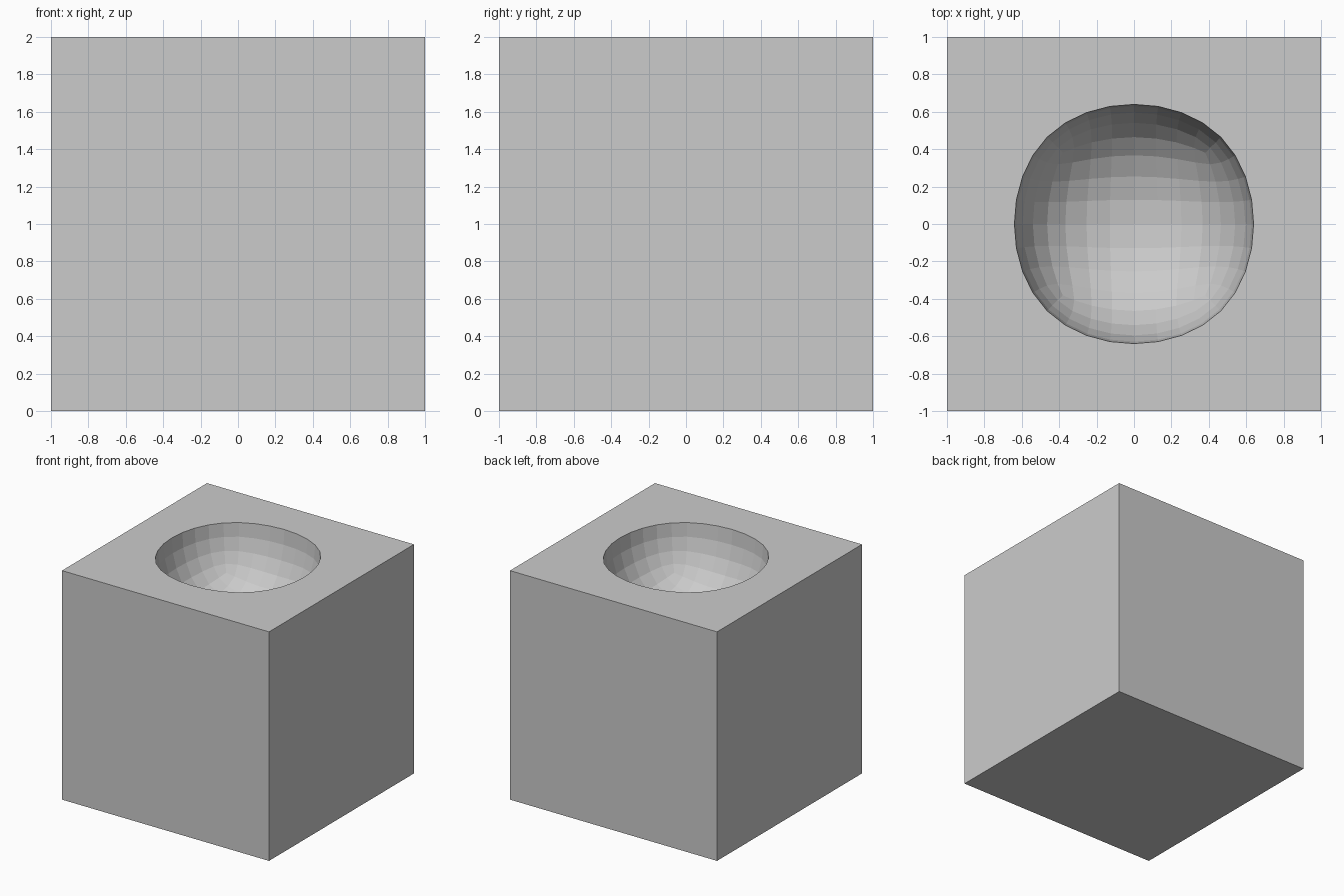
import bpy

if "Cube" in bpy.data.objects:
    bpy.data.objects.remove(bpy.data.objects["Cube"])

# Solid cube block standing on the ground
bpy.ops.mesh.primitive_cube_add(size=2, location=(0, 0, 1))
block = bpy.context.object
block.name = "block"

# Rounded cutter: a subdivided cube centred on the top face (tiny lift avoids coplanar points)
bpy.ops.mesh.primitive_cube_add(size=2 * 0.762, location=(0, 0, 2.0004))
cutter = bpy.context.object
cutter.name = "bowl_cutter"
sub = cutter.modifiers.new("round", 'SUBSURF')
sub.levels = sub.render_levels = 3
bpy.ops.object.modifier_apply(modifier=sub.name)
cutter.hide_render = True
cutter.display_type = 'WIRE'

# Carve the faceted bowl out of the top
cut = block.modifiers.new("bowl", 'BOOLEAN')
cut.operation = 'DIFFERENCE'
cut.solver = 'EXACT'
cut.object = cutter
bpy.context.view_layer.objects.active = block
bpy.ops.object.modifier_apply(modifier=cut.name)
bpy.data.objects.remove(cutter)

# Flat facets throughout
for p in block.data.polygons:
    p.use_smooth = False
